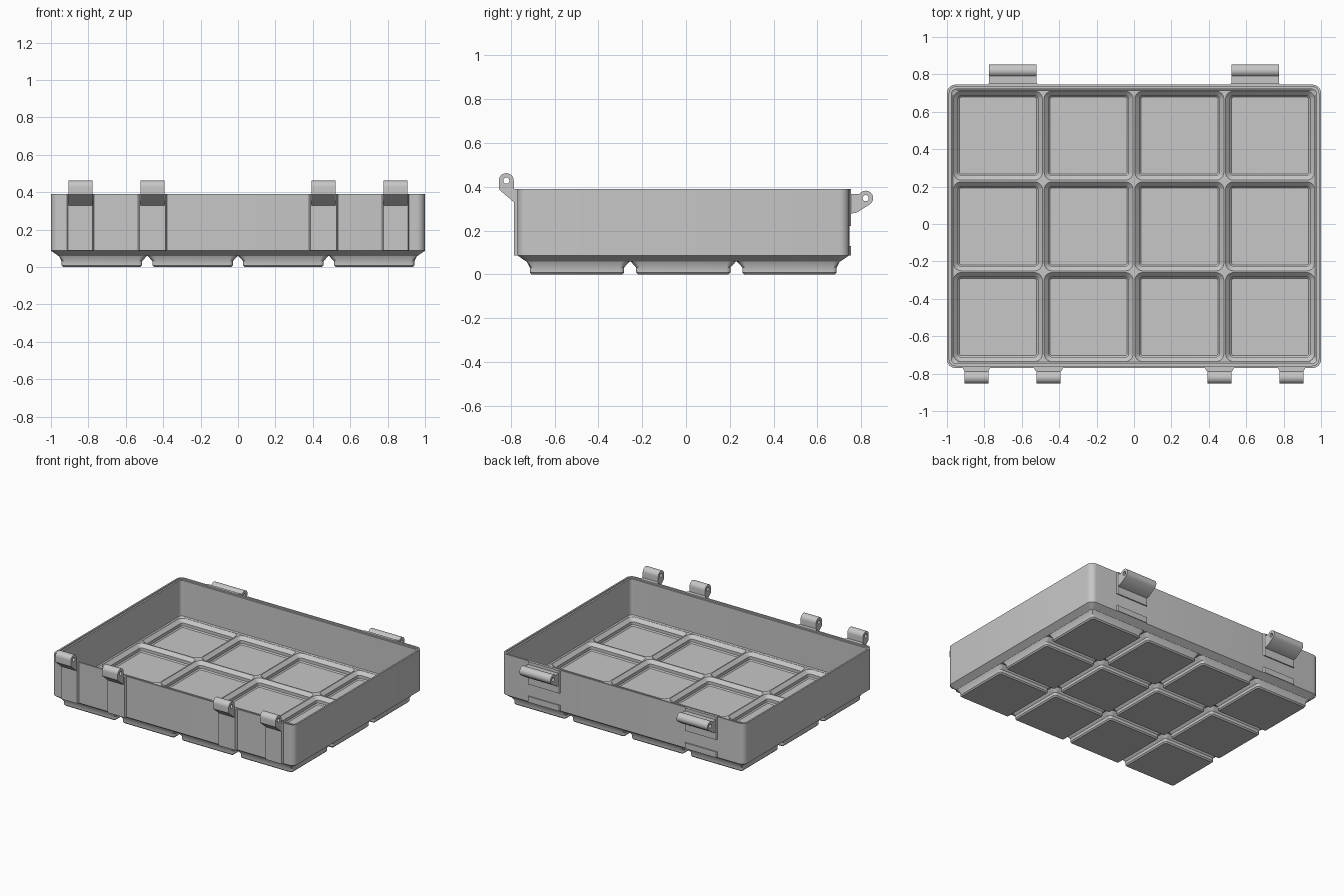
import bpy, bmesh
from math import sin, cos, pi, radians

if "Cube" in bpy.data.objects:
    bpy.data.objects.remove(bpy.data.objects["Cube"], do_unlink=True)

CY = -0.0125      # centre of the tray in y
PITCH = 0.485     # spacing of the compartments
HX, HY = 1.0, 0.7575
WALL_FRONT, WALL_BACK = CY - HY, CY + HY

grey = bpy.data.materials.new("grey plastic")
grey.use_nodes = True
GREY = (0.57, 0.57, 0.57, 1)
grey.diffuse_color = GREY
grey.node_tree.nodes["Principled BSDF"].inputs["Base Color"].default_value = GREY


def finish(bm, name):
    bmesh.ops.recalc_face_normals(bm, faces=bm.faces)
    me = bpy.data.meshes.new(name)
    bm.to_mesh(me)
    bm.free()
    me.materials.append(grey)
    ob = bpy.data.objects.new(name, me)
    bpy.context.collection.objects.link(ob)
    bpy.ops.object.select_all(action="DESELECT")
    ob.select_set(True)
    bpy.context.view_layer.objects.active = ob
    bpy.ops.object.shade_smooth_by_angle(angle=radians(30))
    return ob


def ring(bm, cx, cy, hx, hy, r, z, inset=0, steps=6):
    """Loop round a rounded rectangle, kept at least inset inside the tray sides."""
    lx, ly = HX - inset, HY - inset
    verts = []
    for k, (sx, sy) in enumerate([(1, 1), (-1, 1), (-1, -1), (1, -1)]):
        for i in range(steps + 1):
            a = (k + i / steps) * pi / 2
            x = cx + sx * (hx - r) + r * cos(a)
            y = cy + sy * (hy - r) + r * sin(a)
            verts.append(bm.verts.new((max(-lx, min(lx, x)),
                                       max(CY - ly, min(CY + ly, y)), z)))
    return verts


def bridge(bm, a, b):
    n = len(a)
    for i in range(n):
        bm.faces.new((a[i], a[(i + 1) % n], b[(i + 1) % n], b[i]))


def loft(bm, rings):
    for a, b in zip(rings, rings[1:]):
        bridge(bm, a, b)


def fill(bm, loops):
    """Flat face inside the first loop, with the other loops as holes."""
    edges = []
    for lp in loops:
        for i, v in enumerate(lp):
            w = lp[(i + 1) % len(lp)]
            edges.append(bm.edges.get((v, w)) or bm.edges.new((v, w)))
    bmesh.ops.triangle_fill(bm, edges=edges, use_beauty=True)


def prism(name, loops, lo, hi, place):
    """Extrude a profile, with optional holes, from lo to hi."""
    bm = bmesh.new()
    ends = [[[bm.verts.new(place(a, b, h)) for a, b in lp] for lp in loops] for h in (lo, hi)]
    for a, b in zip(*ends):
        bridge(bm, a, b)
    for end in ends:
        fill(bm, end)
    return finish(bm, name)


def arc(cy, cz, r, start, end, steps=14):
    return [(cy + r * cos(radians(start + (end - start) * i / steps)),
             cz + r * sin(radians(start + (end - start) * i / steps))) for i in range(steps + 1)]


# Tray: walls, a sheet with compartment openings, and stepped wells, inside and out
def skin(bm, walls, well, inset):
    rings = [ring(bm, 0, CY, HX - d, HY - d, r, z) for d, r, z in walls]
    loft(bm, rings)
    holes = []
    for i in range(4):
        for j in range(3):
            cell = [ring(bm, (i - 1.5) * PITCH, CY + (j - 1) * PITCH, h, h, r, z, inset)
                    for h, r, z in well]
            loft(bm, cell)
            bm.faces.new(cell[-1])
            holes.append(cell[0])
    fill(bm, [rings[-1]] + holes)
    return rings[0]


bm = bmesh.new()
outer = skin(bm,
             [(0, 0.045, 0.39), (0, 0.045, 0.087), (0.042, 0.008, 0.058)],
             [(0.239, 0.042, 0.058), (0.215, 0.02, 0.031), (0.215, 0.02, 0.009), (0.206, 0.011, 0)],
             0.044)
inner = skin(bm,
             [(0.012, 0.034, 0.39), (0.012, 0.034, 0.38), (0.024, 0.026, 0.38),
              (0.024, 0.026, 0.115), (0.031, 0.035, 0.108)],
             [(0.238, 0.042, 0.108), (0.214, 0.02, 0.084), (0.214, 0.02, 0.062), (0.206, 0.012, 0.054)],
             0.032)
bridge(bm, outer, inner)
finish(bm, "tray")


def along_x(y, z, x):
    return (x, y, z)


def along_z(x, y, z):
    return (x, y, z)


def pad(name, x0, x1, wall, face, z0, z1):
    """Raised plate on a wall with slanted sides."""
    profile = [(x0, wall), (x1, wall), (x1 - 0.01, face), (x0 + 0.01, face)]
    return prism(name, [profile], z0, z1, along_z)


# Front latch lugs on raised ribs
R, HOLE = 0.034, 0.014
fy, fz = -0.82, 0.428
front_lug = [(WALL_FRONT + 0.01, 0.33), (fy + R, 0.33), (fy - R, 0.388)]
front_lug += arc(fy, fz, R, 180, 0) + [(fy + R, 0.39), (WALL_FRONT + 0.01, 0.39)]
front_hole = arc(fy, fz, HOLE, 0, 345, 23)

# Rear hinge knuckles on short plates
by, bz = 0.82, 0.348
rear_lug = [(WALL_BACK - 0.01, bz + 0.02)] + arc(by, bz, R, 144, -50)
rear_lug += [(0.78, 0.282), (WALL_BACK - 0.01, 0.275)]
rear_hole = arc(by, bz, HOLE, 0, 345, 23)

for side, s in (("left", 1), ("right", -1)):
    for place, c, half in (("outer", 0.843, 0.075), ("inner", 0.457, 0.08)):
        label = f"{side}_{place}"
        x = s * c
        pad(f"{label}_latch_rib", x - half, x + half, WALL_FRONT + 0.005, -0.785, 0.087, 0.39)
        prism(f"{label}_latch_lug", [front_lug, front_hole], x - 0.064, x + 0.064, along_x)
    x = s * 0.647
    pad(f"{side}_hinge_plate", x - 0.138, x + 0.138, WALL_BACK - 0.005, 0.754, 0.22, 0.39)
    pad(f"{side}_hinge_foot", x - 0.138, x + 0.138, WALL_BACK - 0.005, 0.754, 0.087, 0.13)
    prism(f"{side}_hinge_knuckle", [rear_lug, rear_hole], x - 0.127, x + 0.127, along_x)
